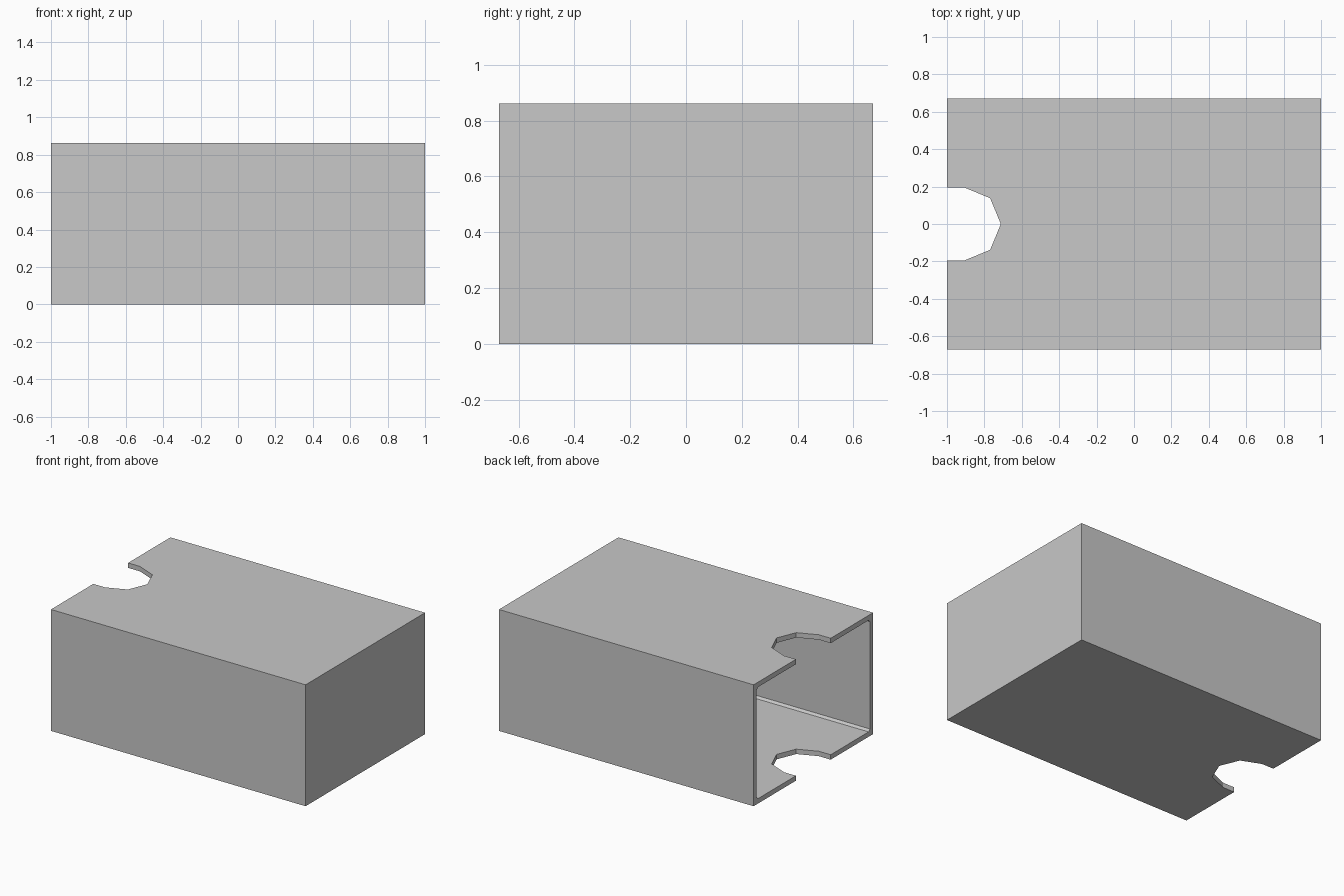
import bpy, bmesh, math
from mathutils import Matrix

default = bpy.data.objects.get("Cube")
if default:
    bpy.data.objects.remove(default, do_unlink=True)

HALF_X, HALF_Y, HEIGHT = 1.0, 0.67, 0.862
WALL, CHAMFER = 0.035, 0.015
NOTCH_X, NOTCH_R = -0.907, 0.195

grey = bpy.data.materials.new("plain grey")
grey.use_nodes = True
grey.diffuse_color = (0.58, 0.58, 0.58, 1)
grey.node_tree.nodes["Principled BSDF"].inputs["Base Color"].default_value = grey.diffuse_color


def prism(name, outline, axis, start, end):
    """Extrude a closed outline along x (outline is y, z) or z (outline is x, y)."""
    bm = bmesh.new()
    place = (lambda a, b: (start, a, b)) if axis == "x" else (lambda a, b: (a, b, start))
    face = bm.faces.new([bm.verts.new(place(a, b)) for a, b in outline])
    moved = bmesh.ops.extrude_face_region(bm, geom=[face])["geom"]
    shift = (end - start, 0, 0) if axis == "x" else (0, 0, end - start)
    bmesh.ops.translate(bm, vec=shift, verts=[g for g in moved if isinstance(g, bmesh.types.BMVert)])
    bmesh.ops.recalc_face_normals(bm, faces=bm.faces)
    mesh = bpy.data.meshes.new(name)
    bm.to_mesh(mesh)
    bm.free()
    mesh.materials.append(grey)
    obj = bpy.data.objects.new(name, mesh)
    bpy.context.collection.objects.link(obj)
    return obj


def cut(target, cutter):
    """Subtract a cutter for good and discard it."""
    mod = target.modifiers.new("cut", "BOOLEAN")
    mod.operation, mod.solver, mod.object = "DIFFERENCE", "EXACT", cutter
    bpy.context.view_layer.objects.active = target
    bpy.ops.object.modifier_apply(modifier=mod.name)
    bpy.data.objects.remove(cutter, do_unlink=True)


# Outer box
y, z = HALF_Y, HEIGHT
box = prism("box_sleeve", [(-y, 0), (y, 0), (y, z), (-y, z)], "x", -HALF_X, HALF_X)

# Cavity with chamfered long edges, open at one end
y, low, high, c = HALF_Y - WALL, WALL, HEIGHT - WALL, CHAMFER
cavity = prism("cavity_cutter", [
    (-y + c, low), (y - c, low), (y, low + c), (y, high - c),
    (y - c, high), (-y + c, high), (-y, high - c), (-y, low + c)],
    "x", -HALF_X - 0.1, HALF_X - WALL)
cut(box, cavity)

# Half-octagon finger notch through top and bottom at the open end
arc = [(NOTCH_X + NOTCH_R * math.cos(a), NOTCH_R * math.sin(a))
       for a in (math.pi * (i / 4 - 0.5) for i in range(5))]
outline = [(-HALF_X - 0.1, -NOTCH_R)] + arc + [(-HALF_X - 0.1, NOTCH_R)]
cut(box, prism("notch_cutter", outline, "z", -0.1, HEIGHT + 0.1))
